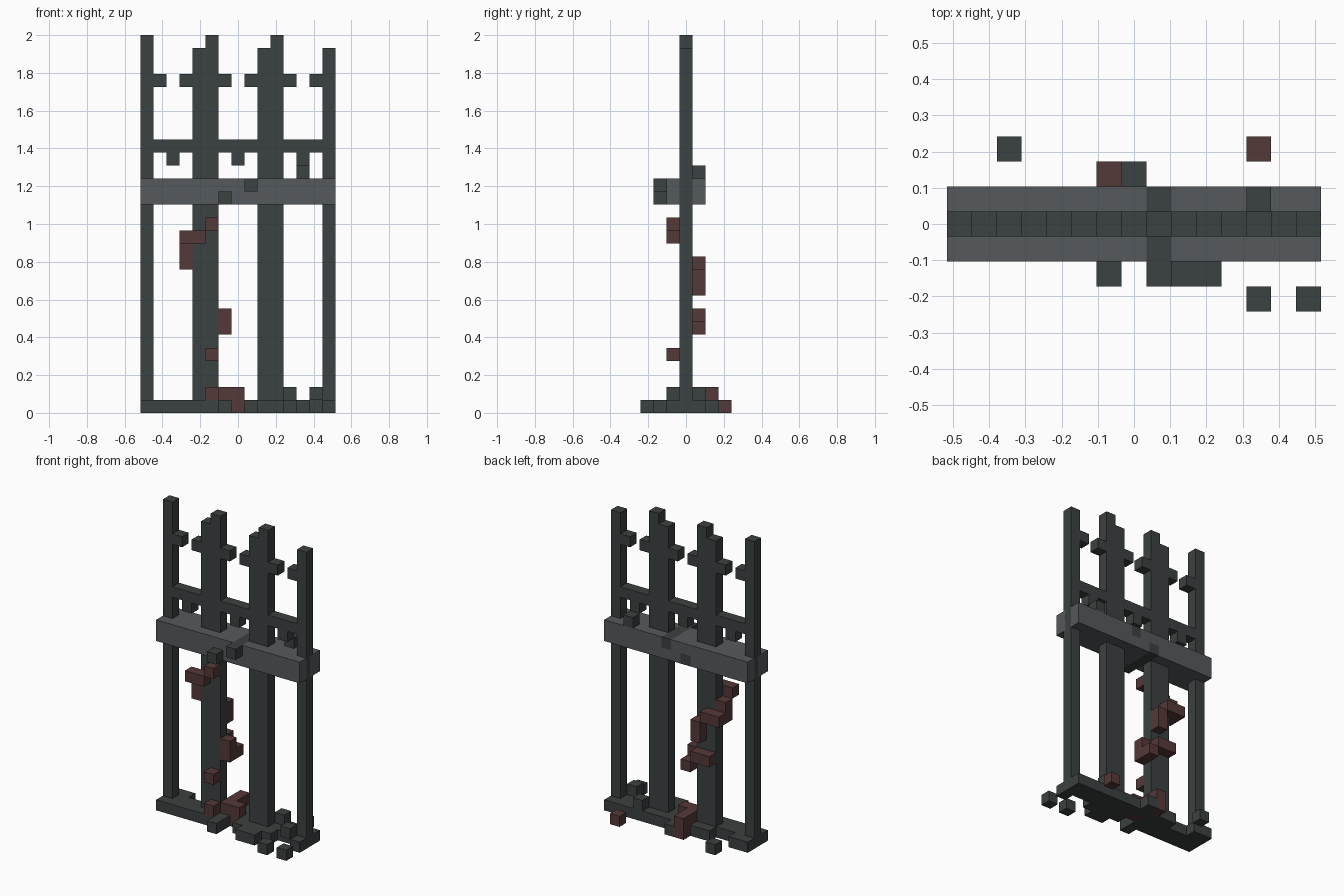
import bpy, bmesh
from mathutils import Matrix, Vector

cube = bpy.data.objects.get("Cube")
if cube:
    bpy.data.objects.remove(cube, do_unlink=True)

U = 2 / 29  # edge of one block


def material(name, rgb):
    m = bpy.data.materials.new(name)
    m.use_nodes = True
    m.diffuse_color = (*rgb, 1)
    m.node_tree.nodes["Principled BSDF"].inputs["Base Color"].default_value = (*rgb, 1)
    return m


DARK = material("dark_iron", (0.044, 0.053, 0.052))
GREY = material("grey_steel", (0.092, 0.100, 0.107))
RUST = material("rust_red", (0.090, 0.041, 0.040))


def span(v):
    return v if isinstance(v, tuple) else (v, v)


def blocks(name, mat, boxes):
    """One object from boxes given as inclusive block ranges in x, y and z."""
    bm = bmesh.new()
    for box in boxes:
        ranges = [span(v) for v in box]
        size = Vector([b - a + 1 for a, b in ranges]) * U
        mid = Vector([(a + b) / 2 for a, b in ranges]) * U
        mid.z += U / 2
        bmesh.ops.create_cube(bm, size=1, matrix=Matrix.Translation(mid) @ Matrix.Diagonal((*size, 1)))
    mesh = bpy.data.meshes.new(name)
    bm.to_mesh(mesh)
    bm.free()
    mesh.materials.append(mat)
    ob = bpy.data.objects.new(name, mesh)
    bpy.context.collection.objects.link(ob)


# Upright posts with stepped tops
blocks("outer_posts", DARK, [(-7, 0, (1, 28)), (7, 0, (1, 27))])
blocks("inner_posts", DARK, [(-3, 0, (1, 27)), (-2, 0, (1, 28)),
                             (2, 0, (1, 27)), (3, 0, (1, 28))])

# Spurs near the tips and the thin upper rail with its drops
blocks("spurs", DARK, [(s * i, 0, 25) for s in (-1, 1) for i in (1, 4, 6)])
blocks("upper_rail", DARK, [((-6, -4), 0, 20), ((-1, 1), 0, 20), ((4, 6), 0, 20)])
blocks("rail_drops", DARK, [(i, 0, 19) for i in (-5, 0, 5)])

# Heavy band, with two iron pegs passing through it
J = (-1, 1)
blocks("band", GREY, [((-7, 0), J, 17), ((2, 7), J, 17),
                      ((-7, -2), J, 16), ((0, 7), J, 16)])
blocks("band_pegs", DARK, [(1, (-2, 1), 17), (-1, (-2, 1), 16)])
blocks("band_stud", DARK, [(5, 1, 18)])

# Broken base plate and loose rubble
blocks("base_plate", DARK, [((-7, -1), 0, 0), ((1, 7), 0, 0),
                            ((-7, -1), -1, 0), ((1, 4), -1, 0), (7, -1, 0),
                            ((-7, -6), 1, 0), ((-3, 7), 1, 0)])
blocks("rubble", DARK, [(-5, 3, 0), (0, 2, 0), (-1, -2, 0), ((2, 3), -2, 0),
                        (5, -3, 0), (7, -3, 0), (4, 1, 1), (6, -1, 1)])

# Rusty strand winding round one inner post, and its pieces on the ground
blocks("winding_strand", RUST, [
    (-2, -1, 14), ((-4, -3), -1, 13), (-4, 0, (11, 12)), ((-4, -3), 1, 11),
    (-2, 1, (9, 10)), ((-3, -2), 1, 7), (-1, 0, (6, 7)), (-1, 1, 6), (-2, -1, 4)])
blocks("strand_foot", RUST, [(-2, -1, 1), (-1, (0, 2), 1), (-1, 2, 0), (0, 0, (0, 1))])
blocks("strand_scrap", RUST, [(5, 3, 0)])
